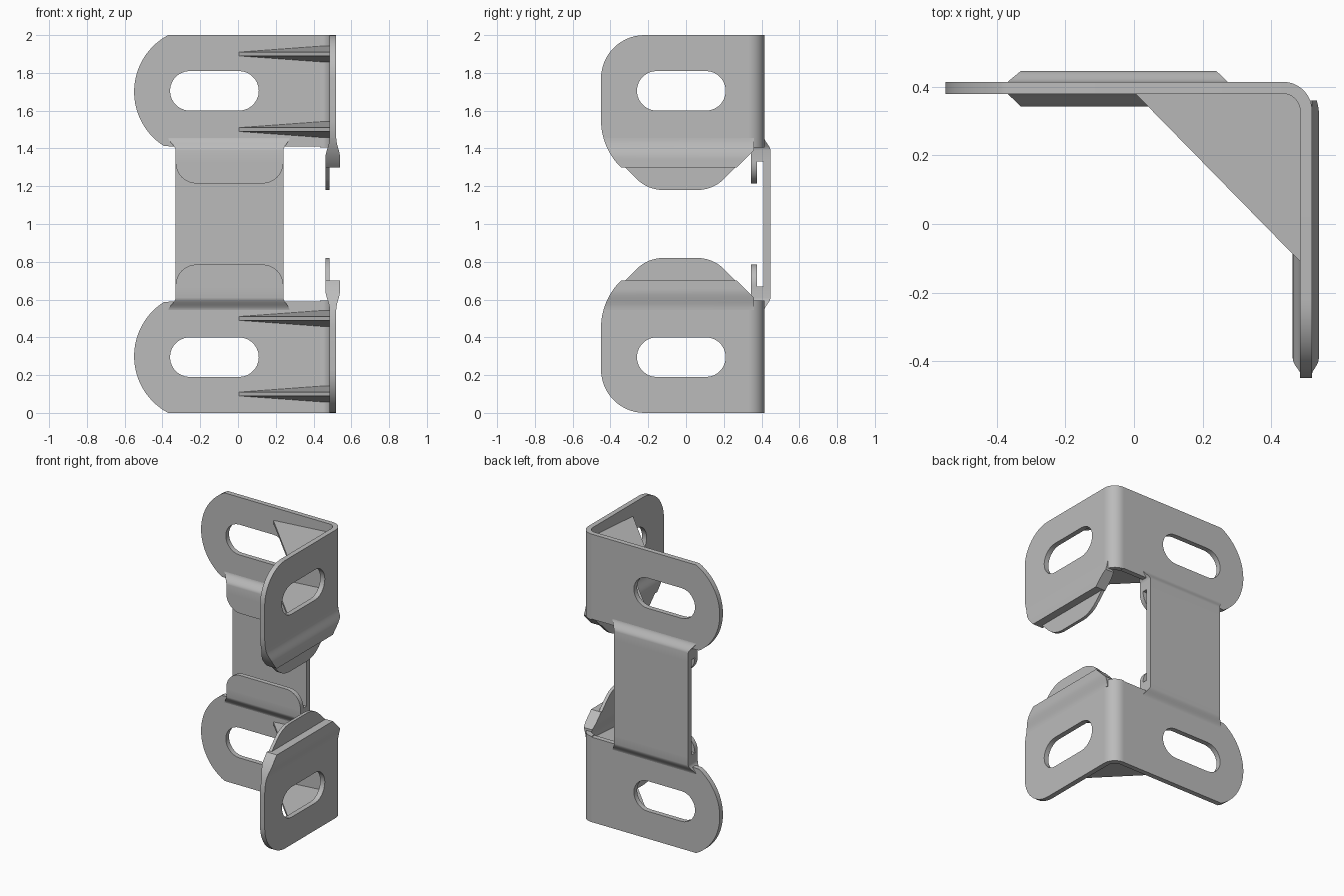
import bpy, bmesh
from math import sin, cos, radians

if "Cube" in bpy.data.objects:
    bpy.data.objects.remove(bpy.data.objects["Cube"])

steel = bpy.data.materials.new("plain_grey_steel")
steel.use_nodes = True
GREY = (0.5, 0.5, 0.5, 1)
steel.diffuse_color = GREY
steel.node_tree.nodes["Principled BSDF"].inputs["Base Color"].default_value = GREY

# Profile planes: (u, v, depth) to world
BACK = lambda u, v, d: (u, d, v)
SIDE = lambda u, v, d: (d, u, v)
FLAT = lambda u, v, d: (u, v, d)


def arc(cu, cv, r, start, end, steps=14):
    angles = [radians(start + (end - start) * i / steps) for i in range(steps + 1)]
    return [(cu + r * cos(a), cv + r * sin(a)) for a in angles]


def slot(cu, cv, half, r):
    return arc(cu + half, cv, r, -90, 90) + arc(cu - half, cv, r, 90, 270)


def finish(bm, name, mirrored=True):
    """Centre the part at mid height, shade it and repeat it below."""
    bmesh.ops.recalc_face_normals(bm, faces=bm.faces)
    bmesh.ops.translate(bm, verts=bm.verts, vec=(0, 0, -1))
    mesh = bpy.data.meshes.new(name)
    bm.to_mesh(mesh)
    bm.free()
    mesh.materials.append(steel)
    ob = bpy.data.objects.new(name, mesh)
    ob.location.z = 1
    bpy.context.collection.objects.link(ob)
    bpy.ops.object.select_all(action='DESELECT')
    ob.select_set(True)
    bpy.context.view_layer.objects.active = ob
    bpy.ops.object.shade_smooth_by_angle(angle=radians(35))
    if mirrored:
        mod = ob.modifiers.new("lower_half", 'MIRROR')
        mod.use_axis = (False, False, True)
        mod.use_mirror_merge = False


def plate(name, plane, loops, d0, d1, mirrored=True):
    """Fill an outline with optional holes and give it thickness."""
    bm = bmesh.new()
    for loop in loops:
        vs = [bm.verts.new(plane(u, v, d0)) for u, v in loop]
        for i, v in enumerate(vs):
            bm.edges.new((vs[i - 1], v))
    bmesh.ops.triangle_fill(bm, use_beauty=True, edges=bm.edges[:])
    ext = bmesh.ops.extrude_face_region(bm, geom=bm.faces[:])
    moved = [g for g in ext["geom"] if isinstance(g, bmesh.types.BMVert)]
    bmesh.ops.translate(bm, verts=moved, vec=plane(0, 0, d1 - d0))
    finish(bm, name, mirrored)


def loft(name, plane, rows):
    """Skin rectangular sections given as (v, u0, u1, d0, d1)."""
    bm = bmesh.new()
    rings = [[bm.verts.new(plane(u, v, d)) for u, d in
              ((u0, d0), (u1, d0), (u1, d1), (u0, d1))]
             for v, u0, u1, d0, d1 in rows]
    for a, b in zip(rings, rings[1:]):
        for i in range(4):
            bm.faces.new((a[i - 1], a[i], b[i], b[i - 1]))
    bm.faces.new(rings[0])
    bm.faces.new(rings[-1])
    finish(bm, name)


def ease(t):
    return t * t * (3 - 2 * t)


# Slotted back plate
back = [(0.435, 2)] + arc(-0.21, 1.7, 0.34, 118, 238, 28) + [(0.435, 1.41)]
plate("back_plate", BACK, [back, slot(-0.125, 1.705, 0.13, 0.105)], 0.38, 0.415)

# Slotted side plate
side = ([(0.33, 2)] + arc(-0.22, 1.77, 0.23, 90, 180)
        + arc(-0.1, 1.55, 0.35, 180, 196, 5) + [(0.33, 1.453)])
plate("side_plate", SIDE, [side, slot(-0.025, 1.705, 0.13, 0.105)], 0.485, 0.52)

# Rounded bend joining the two plates
bend = arc(0.435, 0.33, 0.085, 0, 90) + arc(0.435, 0.33, 0.05, 90, 0)
plate("corner_bend", FLAT, [bend], 1.405, 2)

# Back joint, flaring from the plate into the strap and tongue
rows = []
for i in range(9):
    e = ease(i / 8)
    rows.append((1.46 - 0.07 * i / 8, -0.37 + 0.04 * e, 0.275 - 0.035 * e,
                 0.381 - 0.038 * e, 0.414 + 0.033 * e))
rows.append((1.33,) + rows[-1][1:])
loft("back_joint", BACK, rows)

# Long strap linking upper and lower brackets
strap = [(-0.33, 0.66), (0.24, 0.66), (0.24, 1.34), (-0.33, 1.34)]
plate("connecting_strap", BACK, [strap], 0.41, 0.447, mirrored=False)

# Back tongue with rounded corners
tongue = ([(0.24, 1.34), (-0.33, 1.34)] + arc(-0.22, 1.325, 0.11, 180, 270)
          + arc(0.13, 1.325, 0.11, 270, 360))
plate("back_tongue", BACK, [tongue], 0.343, 0.375)

# Side joint, narrowing along the plate outline as it flares
rows = []
for i in range(13):
    z = 1.454 - 0.154 * i / 12
    e = ease(min(1, i / 8))
    left = -0.1 - (0.35 ** 2 - (1.55 - z) ** 2) ** 0.5
    right = min(0.36, z - 1.03)
    rows.append((z, left, right, 0.485 - 0.022 * e, 0.52 + 0.02 * e))
loft("side_joint", SIDE, rows)

# Side tongue
tongue = ([(0.275, 1.313), (-0.335, 1.313)] + arc(-0.12, 1.38, 0.2, 225, 270)
          + arc(0.06, 1.38, 0.2, 270, 315))
plate("side_tongue", SIDE, [tongue], 0.463, 0.485)

# Tapered triangular gussets, thickest in the corner
for name, z in (("outer_gusset", 1.9), ("inner_gusset", 1.5)):
    bm = bmesh.new()
    plan = ((0, 0.385, 0.01), (0.49, -0.115, 0.01), (0.485, 0.38, 0.045))
    top, low = ([bm.verts.new((x, y, z + s * h)) for x, y, h in plan] for s in (1, -1))
    bm.faces.new(top)
    bm.faces.new(low)
    for i in range(3):
        bm.faces.new((top[i - 1], top[i], low[i], low[i - 1]))
    finish(bm, name)
